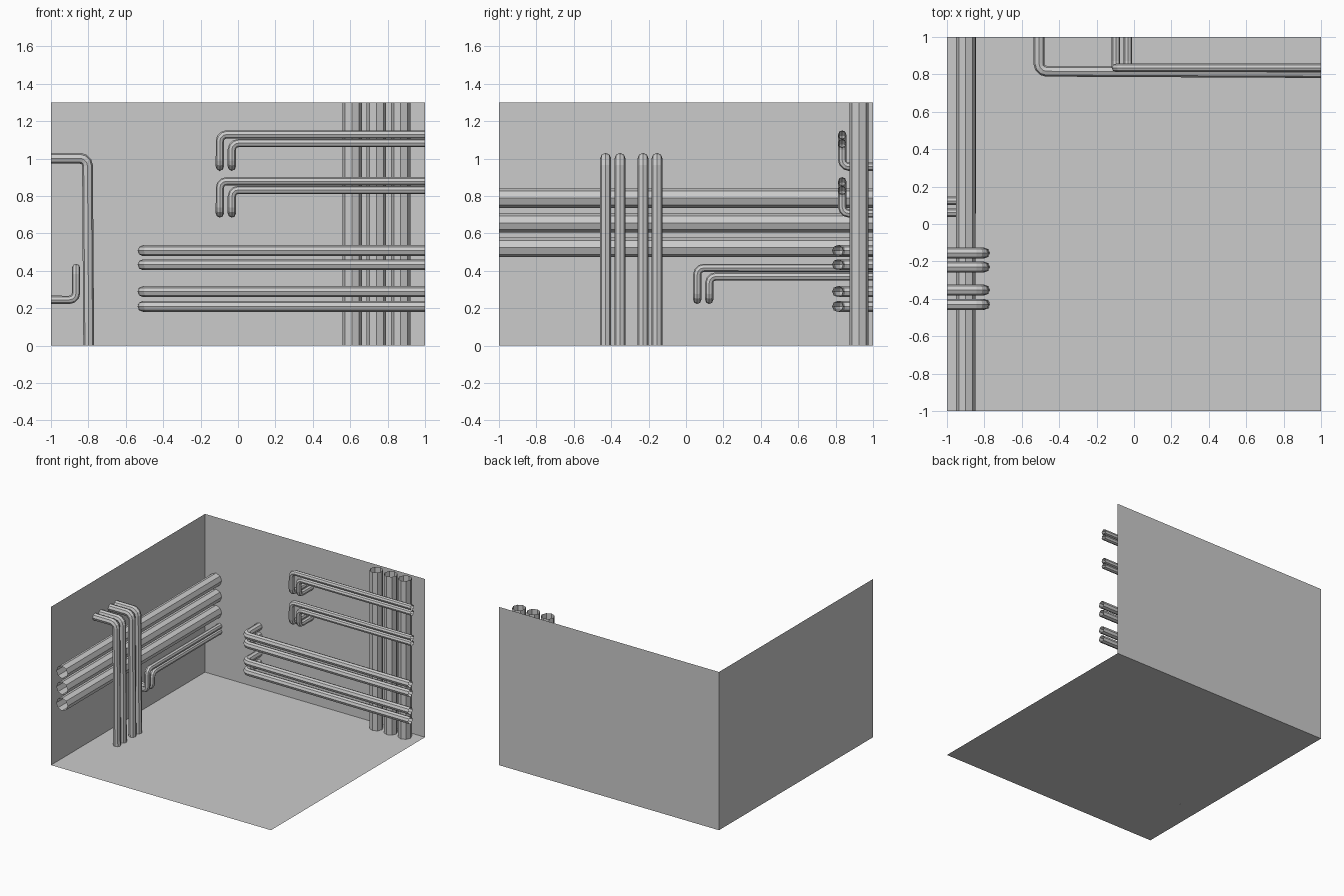
import bpy, bmesh, math
from mathutils import Vector

if "Cube" in bpy.data.objects:
    bpy.data.objects.remove(bpy.data.objects["Cube"])

H = 1.3        # wall height
SIDES = 8      # pipe cross-section


def finish(name, bm):
    me = bpy.data.meshes.new(name)
    bm.to_mesh(me)
    bm.free()
    ob = bpy.data.objects.new(name, me)
    bpy.context.collection.objects.link(ob)
    return ob


def panel(name, corners):
    bm = bmesh.new()
    bm.faces.new([bm.verts.new(c) for c in corners])
    finish(name, bm)


def rounded(points, fillet, steps=3):
    """Replace inner corners of a path by arcs."""
    pts = [Vector(p) for p in points]
    out = [pts[0]]
    for a, b, c in zip(pts, pts[1:], pts[2:]):
        u, v = (a - b).normalized(), (c - b).normalized()
        centre = b + (u + v) * fillet
        for i in range(steps + 1):
            t = math.pi / 2 * i / steps
            out.append(centre - v * fillet * math.cos(t) - u * fillet * math.sin(t))
    return out + [pts[-1]]


def pipe(name, points, radius, fillet=0.04):
    """Sweep an open octagonal tube along a path."""
    path = rounded(points, fillet)
    dirs = [(q - p).normalized() for p, q in zip(path, path[1:])]
    tans = [dirs[0]] + [(d + e).normalized() for d, e in zip(dirs, dirs[1:])] + [dirs[-1]]
    tan = tans[0]
    side = Vector((0, 0, 1)) if abs(tan.z) < 0.5 else Vector((1, 0, 0))
    bm = bmesh.new()
    rings = []
    for p, t in zip(path, tans):
        side = tan.rotation_difference(t) @ side
        side = (side - t * side.dot(t)).normalized()
        tan = t
        up = t.cross(side)
        angles = [math.tau * i / SIDES for i in range(SIDES)]
        rings.append([bm.verts.new(p + (side * math.cos(a) + up * math.sin(a)) * radius)
                      for a in angles])
    for r, s in zip(rings, rings[1:]):
        for i in range(SIDES):
            j = (i + 1) % SIDES
            bm.faces.new((r[i], r[j], s[j], s[i]))
    bmesh.ops.recalc_face_normals(bm, faces=bm.faces)
    # open tube: make sure the normals point away from the axis
    f = bm.faces[0] if bm.faces.ensure_lookup_table() is None else None
    mid = (path[0] + path[1]) / 2
    if f.normal.dot(f.calc_center_median() - mid) < 0:
        bmesh.ops.reverse_faces(bm, faces=bm.faces)
    finish(name, bm)


# room: floor and two walls
panel("floor", [(-1, -1, 0), (1, -1, 0), (1, 1, 0), (-1, 1, 0)])
panel("left_wall", [(-1, -1, 0), (-1, 1, 0), (-1, 1, H), (-1, -1, H)])
panel("back_wall", [(-1, 1, 0), (1, 1, 0), (1, 1, H), (-1, 1, H)])

# thick straight pipes
for i in range(3):
    z = 0.525 + 0.132 * i
    pipe(f"left_main_pipe_{i}", [(-0.9, -1, z), (-0.9, 1, z)], 0.052)
    x = 0.61 + 0.13 * i
    pipe(f"back_main_pipe_{i}", [(x, 0.925, 0), (x, 0.925, H)], 0.052)

# medium pipes leaving the left wall and dropping to the floor
for i, y in enumerate((-0.43, -0.353, -0.23, -0.155)):
    pipe(f"left_drop_pipe_{i}", [(-1, y, 1.002), (-0.805, y, 1.002), (-0.798, y, 0)], 0.029)

# medium pipes leaving the back wall and running to the right
for i, z in enumerate((0.508, 0.433, 0.289, 0.21)):
    pipe(f"back_run_pipe_{i}", [(-0.508, 1, z), (-0.508, 0.817, z), (1, 0.81, z)], 0.029)

# thin paired pipes that hook down and into the walls
for i in range(2):
    dx, dz = 0.064 * i, 0.046 * i
    for j in range(2):
        low = 0.957 - 0.25 * j
        top, x = low + 0.172 - dz, -0.097 + dx
        pipe(f"back_hook_pipe_{j}_{i}",
             [(1, 0.835, top), (x, 0.835, top), (x, 0.835, low), (x, 1, low)], 0.022, 0.035)
    y, top = 0.06 + dx, 0.416 - dz
    pipe(f"left_hook_pipe_{i}",
         [(-0.866, 1, top), (-0.866, y, top), (-0.866, y, 0.245), (-1, y, 0.245)], 0.022, 0.035)
